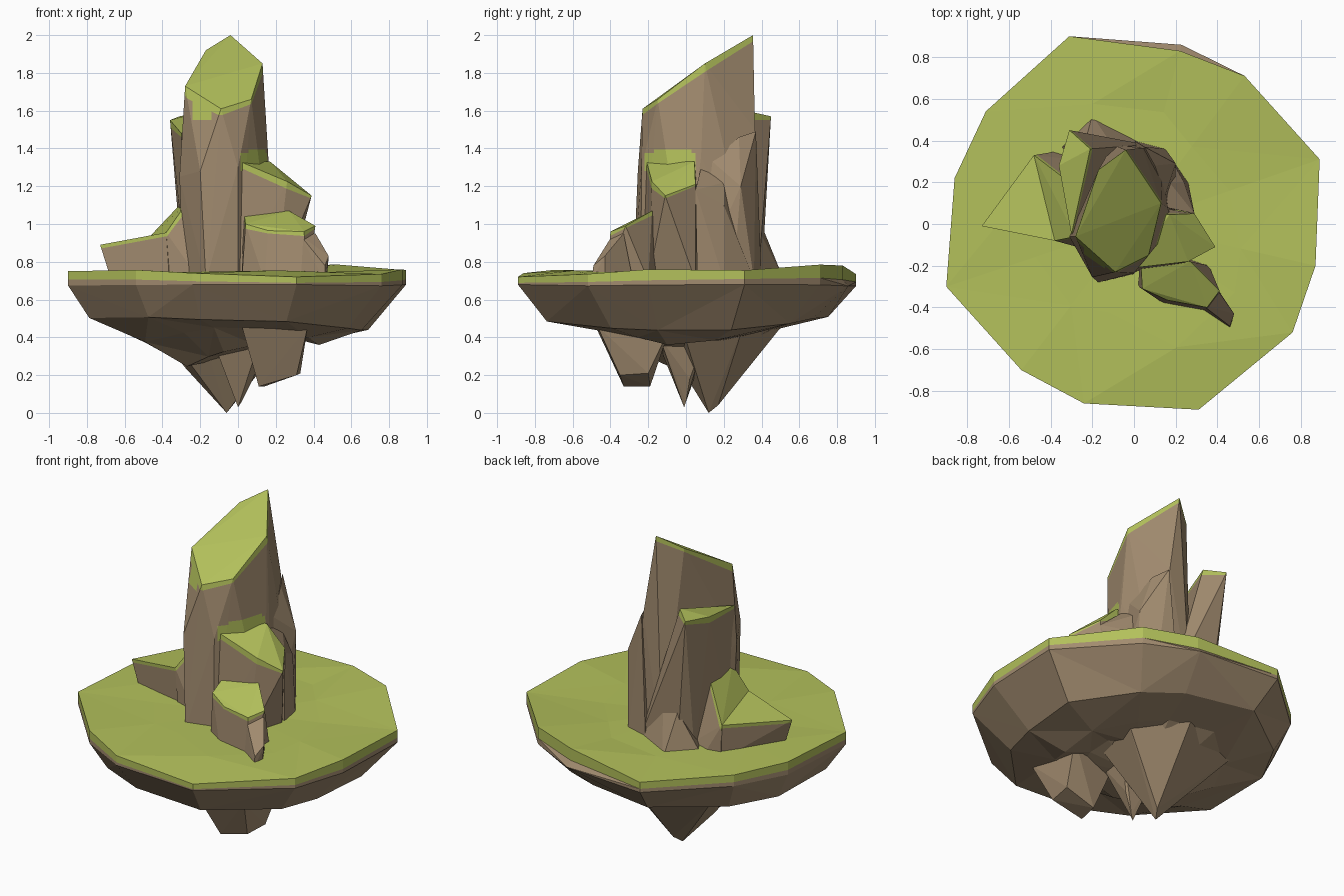
import bpy, bmesh, math, random
from mathutils import Vector

if "Cube" in bpy.data.objects:
    bpy.data.objects.remove(bpy.data.objects["Cube"])

random.seed(4)


def material(name, rgb):
    m = bpy.data.materials.new(name)
    m.diffuse_color = (*rgb, 1)
    m.use_nodes = True
    m.node_tree.nodes["Principled BSDF"].inputs["Base Color"].default_value = m.diffuse_color
    return m


ROCK = material("brown rock", (0.36, 0.26, 0.16))
GRASS = material("moss green", (0.45, 0.53, 0.105))


def finish(name, bm):
    me = bpy.data.meshes.new(name)
    bm.to_mesh(me)
    bm.free()
    me.materials.append(ROCK)
    me.materials.append(GRASS)
    ob = bpy.data.objects.new(name, me)
    bpy.context.collection.objects.link(ob)
    return ob


def cut(bm, co, no):
    bmesh.ops.bisect_plane(bm, geom=bm.verts[:] + bm.edges[:] + bm.faces[:],
                           plane_co=co, plane_no=no)


def crag(name, top, low, base, z=0.70, skirt=0.0, moss=()):
    """Faceted rock: hull of top, middle and base points.
    skirt > 0 gives a mossy cap; moss boxes mark extra patches on the walls."""
    bm = bmesh.new()
    for p in top + low + [(x, y, z) for x, y in base]:
        bm.verts.new(p)
    res = bmesh.ops.convex_hull(bm, input=bm.verts[:])
    junk = [v for v in set(res["geom_interior"] + res["geom_unused"])
            if isinstance(v, bmesh.types.BMVert)]
    bmesh.ops.delete(bm, geom=junk, context='VERTS')
    bmesh.ops.recalc_face_normals(bm, faces=bm.faces[:])
    if skirt:
        # cap plane follows the top points, dropped by the skirt depth
        pts = [Vector(p) for p in top]
        n = Vector()
        for f in bm.faces:
            if f.normal.z > 0.2 and all(any((v.co - p).length < 1e-4 for p in pts)
                                        for v in f.verts):
                n += f.normal * f.calc_area()
        n.normalize()
        d = min(p.dot(n) for p in pts) - skirt
        cut(bm, n * d, n)
        for lo, hi in moss:
            for k in range(3):
                axis = Vector([float(k == i) for i in range(3)])
                cut(bm, Vector(lo), axis)
                cut(bm, Vector(hi), axis)
        for f in bm.faces:
            c = f.calc_center_median()
            patch = any(all(lo[k] < c[k] < hi[k] for k in range(3)) for lo, hi in moss)
            f.material_index = int(patch or c.dot(n) > d)
    return finish(name, bm)


# Floating island: rings lofted from the rim outline (x, y, rim height)
outline = [(-.90, -.30, .75), (-.54, -.70, .757), (-.24, -.86, .74), (.31, -.89, .72),
           (.76, -.52, .735), (.87, -.20, .76), (.89, .31, .755), (.53, .71, .785),
           (.22, .83, .78), (-.31, .90, .735), (-.71, .54, .75), (-.86, .22, .75)]
bm = bmesh.new()


def ring(scale, height, zjit=0.0, jit=0.0):
    """scale and height are functions of the outline point."""
    out = []
    for x, y, z in outline:
        s = scale(x, y) + random.uniform(-jit, jit)
        out.append(bm.verts.new((x * s, y * s, height(x, y, z) + random.uniform(-zjit, zjit))))
    return out


rings = [ring(lambda x, y: 0.58, lambda x, y, z: 0.75, 0.007, 0.1),
         ring(lambda x, y: 1.0, lambda x, y, z: z),
         ring(lambda x, y: 1.0, lambda x, y, z: 0.703 + (z - .75) * .3, 0.009),
         ring(lambda x, y: 1.0 + .035 * (y > .8 and x > 0), lambda x, y, z: 0.675, 0.005),
         ring(lambda x, y: 0.83 - .07 * x, lambda x, y, z: 0.47 - .035 * x + .03 * abs(y), 0.012, 0.02),
         ring(lambda x, y: 0.53 - .03 * x, lambda x, y, z: 0.34 + .11 * abs(y) / .9, 0.008, 0.02),
         ring(lambda x, y: 0.30, lambda x, y, z: 0.33 + .08 * x, 0.015, 0.02)]
N = len(outline)
for k, (a, b) in enumerate(zip(rings, rings[1:])):
    for i in range(N):
        j = (i + 1) % N
        q = (a[i], b[i], b[j], a[j])
        if (i + k) % 2:
            tris = [(q[0], q[1], q[2]), (q[0], q[2], q[3])]
        else:
            tris = [(q[0], q[1], q[3]), (q[1], q[2], q[3])]
        for t in tris:
            bm.faces.new(t).material_index = int(k < 2)
mid = bm.verts.new((0, 0, 0.75))
bot = bm.verts.new((-0.03, 0.05, 0.30))
for i in range(N):
    j = (i + 1) % N
    bm.faces.new((mid, rings[0][i], rings[0][j])).material_index = 1
    bm.faces.new((bot, rings[-1][j], rings[-1][i]))
bmesh.ops.recalc_face_normals(bm, faces=bm.faces[:])
finish("island", bm)

# Roots hanging under the island
crag("main_root", [], [(-.28, .1, .24), (-.06, .12, 0), (-.03, .17, .04), (-.26, -.03, .27)],
     [(0, .5), (.3, .3), (.27, -.02), (-.2, -.16), (-.33, .0), (-.44, .36)], 0.45)
crag("small_root", [], [(0, -.01, .03), (.02, .0, .06), (.08, .02, .18)],
     [(-.14, -.16), (.12, -.14), (.16, .1), (-.1, .12)], 0.40)
crag("front_root", [], [(.11, -.33, .14), (.14, -.19, .14), (.33, -.20, .21), (.31, -.35, .2)],
     [(.02, -.48), (.37, -.47), (.37, -.08), (.04, -.1)], 0.46)

# Tall central pillar with slanted mossy top and moss creeping down the walls
crag("pillar",
     [(-.09, -.23, 1.61), (.07, -.15, 1.66), (.13, .10, 1.85), (-.04, .355, 2.0),
      (-.17, .26, 1.92), (-.28, -.06, 1.73)],
     [(-.20, -.255, 1.28), (.16, .08, 1.36), (-.31, -.06, 1.25), (.04, .365, 1.5),
      (0, -.235, 1.3)],
     [(-.17, -.28), (.0, -.24), (.19, 0), (.14, .36), (-.1, .38), (-.29, -.05)],
     skirt=0.018,
     moss=[((-.24, -.3, 1.55), (-.14, 0, 1.72)), ((.01, -.22, 1.28), (.2, .05, 1.375)),
           ((.03, -.17, 1.37), (.2, .03, 1.395))])

# Right shoulder
crag("shoulder",
     [(0, -.21, 1.335), (.0, .04, 1.34), (.17, .045, 1.33), (.29, .05, 1.21),
      (.39, -.11, 1.15), (.26, -.18, 1.225)],
     [(.33, -.07, 1.02)],
     [(0, -.23), (.2, -.2), (.27, .05), (0, .1)], skirt=0.004)

# Back right crag, bare rock: a high knob and a lower buttress
crag("back_knob", [],
     [(.05, .37, 1.49), (.10, .28, 1.46), (.15, .14, 1.33), (.20, .29, 1.20)],
     [(.15, .36), (.2, .25), (.2, .06), (0, .4), (0, .1)])
crag("back_buttress", [],
     [(.15, .08, 1.30), (.17, .2, 1.22), (.24, .2, 1.10), (.29, .05, 1.18)],
     [(.15, .36), (.26, .2), (.28, .06), (.05, .1)])

# Back left column and its spreading foot
crag("back_column",
     [(-.31, .45, 1.57), (-.21, .36, 1.59), (-.30, -.05, 1.48), (-.36, .28, 1.55)],
     [(-.27, .0, 1.1)],
     [(-.22, .40), (-.29, .33), (-.27, -.06), (.06, .38)], skirt=0.02)
crag("column_foot", [], [(-.23, .41, .97), (-.1, .37, 1.0)],
     [(-.20, .52), (-.37, .36), (-.28, .2), (.06, .39)])

# Left spur: low ledge and steeper bank above it
crag("left_ledge",
     [(-.73, -.01, .89), (-.48, .33, .92), (-.38, -.08, .955)], [],
     [(-.67, -.01), (-.47, .32), (-.3, .33), (-.3, -.08)], skirt=0.02)
crag("left_bank",
     [(-.48, .33, .92), (-.38, -.08, .955), (-.28, -.06, 1.10), (-.31, .2, 1.10)], [],
     [(-.47, .33), (-.36, .35), (-.2, .3), (-.2, -.13), (-.36, -.08)], skirt=0.015)

# Front right boulder and its bare outlying tip
crag("front_boulder",
     [(.03, -.14, 1.07), (.27, -.18, 1.07), (.41, -.32, .99), (.35, -.40, .96),
      (.16, -.365, .965), (.04, -.31, 1.0)], [],
     [(.02, -.30), (.14, -.38), (.36, -.42), (.36, -.2), (.05, -.1)], skirt=0.01)
crag("boulder_tip", [],
     [(.41, -.33, .95), (.33, -.39, .94), (.48, -.43, .83), (.46, -.49, .78)],
     [(.46, -.5), (.47, -.43), (.38, -.28), (.28, -.38)])
